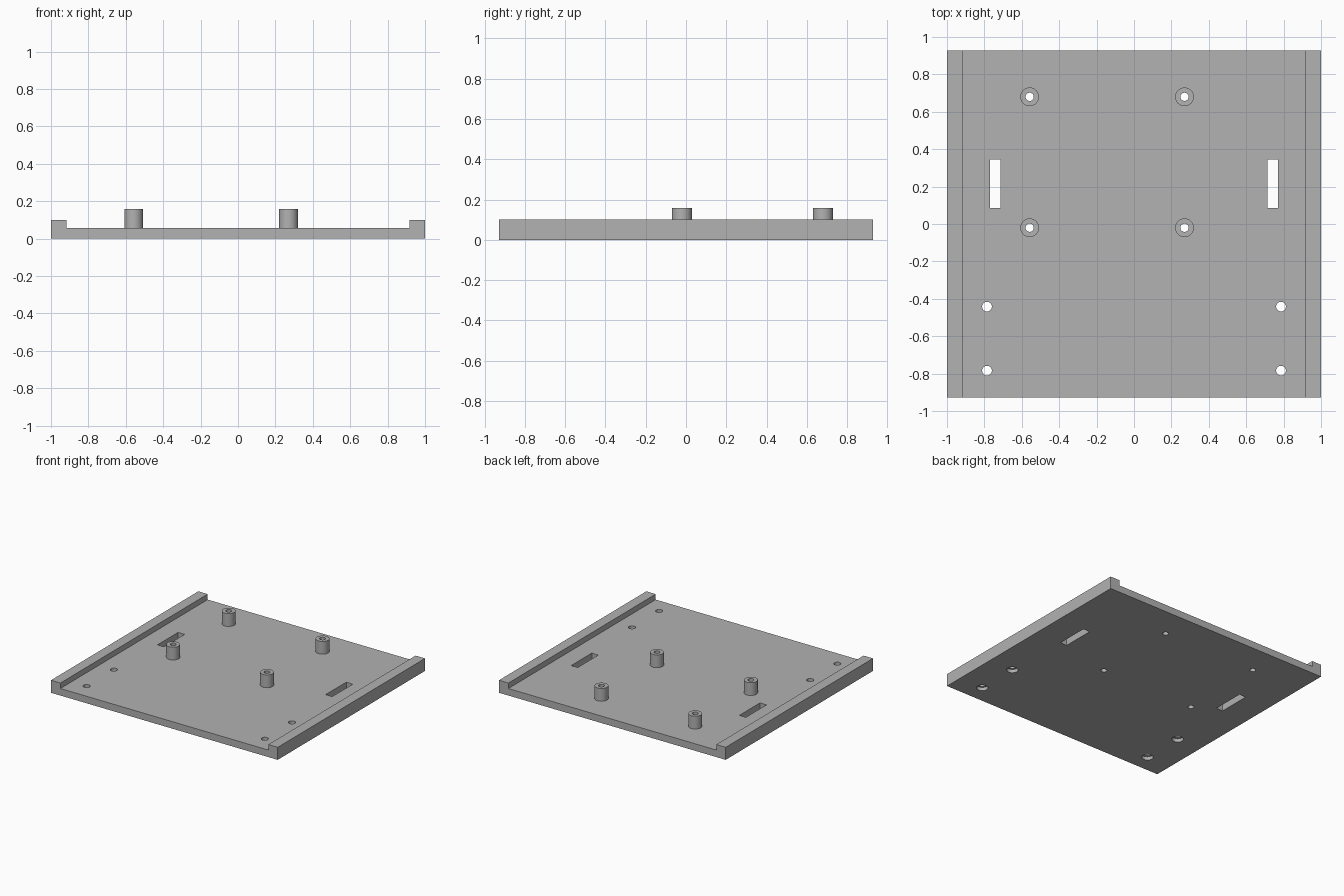
import bpy
import bmesh
import math

if "Cube" in bpy.data.objects:
    bpy.data.objects.remove(bpy.data.objects["Cube"])

FLOOR, RAIL_TOP, POST_TOP = 0.056, 0.10, 0.158
HALF_DEPTH, RAIL_INNER = 0.928, 0.917
POST_R, BORE_R = 0.05, 0.022
SCREW_R, HEAD_R, HEAD_DEPTH = 0.026, 0.042, 0.028

grey = bpy.data.materials.new("plain grey")
grey.use_nodes = True
colour = (0.445, 0.445, 0.445, 1)
grey.diffuse_color = colour
grey.node_tree.nodes["Principled BSDF"].inputs["Base Color"].default_value = colour


def make_object(name, bm):
    bmesh.ops.recalc_face_normals(bm, faces=bm.faces)
    mesh = bpy.data.meshes.new(name)
    bm.to_mesh(mesh)
    bm.free()
    mesh.materials.append(grey)
    obj = bpy.data.objects.new(name, mesh)
    bpy.context.collection.objects.link(obj)
    return obj


def activate(obj):
    bpy.ops.object.select_all(action="DESELECT")
    obj.select_set(True)
    bpy.context.view_layer.objects.active = obj


def cut(target, cutter):
    """Subtract the cutter, then discard it."""
    cutter.hide_render = True
    activate(target)
    mod = target.modifiers.new("cut", "BOOLEAN")
    mod.operation = "DIFFERENCE"
    mod.solver = "EXACT"
    mod.object = cutter
    bpy.ops.object.modifier_apply(modifier=mod.name)
    bpy.data.objects.remove(cutter)


def revolve(name, profile, x, y, steps=40):
    """Spin a closed (radius, z) profile around a vertical axis."""
    bm = bmesh.new()
    verts = [bm.verts.new((x + r, y, z)) for r, z in profile]
    edges = [bm.edges.new((a, b)) for a, b in zip(verts, verts[1:] + verts[:1])]
    bmesh.ops.spin(bm, geom=verts + edges, cent=(x, y, 0), axis=(0, 0, 1),
                   angle=math.tau, steps=steps, use_merge=True)
    bmesh.ops.remove_doubles(bm, verts=bm.verts, dist=0.00001)
    # drop the collapsed axis edge of solid shapes
    bmesh.ops.delete(bm, geom=[e for e in bm.edges if not e.link_faces], context="EDGES")
    return make_object(name, bm)


def box(name, x0, x1, y0, y1, z0, z1):
    bm = bmesh.new()
    bmesh.ops.create_cube(bm, size=1)
    for v in bm.verts:
        v.co = (x1 if v.co.x > 0 else x0, y1 if v.co.y > 0 else y0,
                z1 if v.co.z > 0 else z0)
    return make_object(name, bm)


# Tray: floor and two side rails as one extruded section
half = [(1, 0), (1, RAIL_TOP), (RAIL_INNER, RAIL_TOP), (RAIL_INNER, FLOOR)]
section = half + [(-x, z) for x, z in reversed(half)]
bm = bmesh.new()
face = bm.faces.new([bm.verts.new((x, -HALF_DEPTH, z)) for x, z in section])
extruded = bmesh.ops.extrude_face_region(bm, geom=[face])["geom"]
bmesh.ops.translate(bm, vec=(0, 2 * HALF_DEPTH, 0),
                    verts=[g for g in extruded if isinstance(g, bmesh.types.BMVert)])
tray = make_object("tray", bm)

# Strap slots and counterbored screw holes on both sides
for side in (-1, 1):
    xs = sorted((side * 0.713, side * 0.771))
    cut(tray, box("slot_cutter", *xs, 0.086, 0.346, -0.1, 0.2))
    for y in (-0.442, -0.784):
        cut(tray, revolve("screw_cutter", [
            (0, -0.1), (HEAD_R, -0.1), (HEAD_R, HEAD_DEPTH),
            (SCREW_R, HEAD_DEPTH), (SCREW_R, 0.2), (0, 0.2)], side * 0.786, y))

# Hollow standoffs, with their bores carried through the floor
for x, x_name in ((-0.558, "right"), (0.27, "left")):
    for y, y_name in ((-0.02, "front"), (0.68, "back")):
        cut(tray, revolve("bore_cutter", [
            (0, -0.1), (BORE_R, -0.1), (BORE_R, 0.2), (0, 0.2)], x, y))
        post = revolve(f"standoff_{y_name}_{x_name}", [
            (BORE_R, FLOOR), (POST_R, FLOOR),
            (POST_R, POST_TOP), (BORE_R, POST_TOP)], x, y)
        activate(post)
        bpy.ops.object.shade_smooth_by_angle(angle=math.radians(30))

activate(tray)
bpy.ops.object.shade_smooth_by_angle(angle=math.radians(30))
